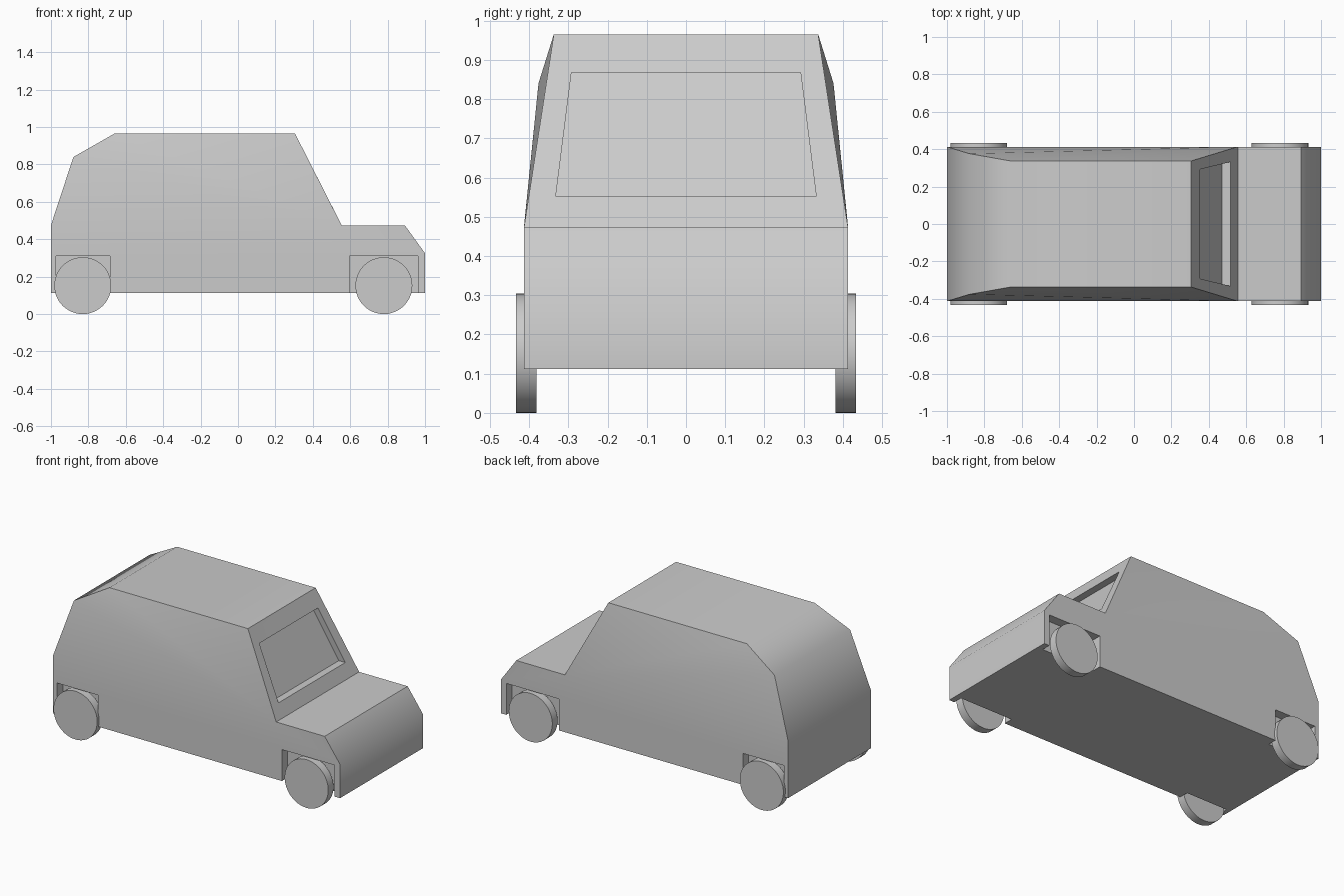
import bpy, bmesh, math
from mathutils import Matrix, Vector

if "Cube" in bpy.data.objects:
    bpy.data.objects.remove(bpy.data.objects["Cube"])


def make_object(name, bm):
    bmesh.ops.recalc_face_normals(bm, faces=bm.faces)
    mesh = bpy.data.meshes.new(name)
    bm.to_mesh(mesh)
    bm.free()
    ob = bpy.data.objects.new(name, mesh)
    bpy.context.collection.objects.link(ob)
    return ob


def activate(ob):
    bpy.ops.object.select_all(action='DESELECT')
    ob.select_set(True)
    bpy.context.view_layer.objects.active = ob


# Body shell: side profile as (x, z, half width)
profile = [(-1, .112, .413), (-1, .475, .413), (-.88, .84, .376),
           (-.66, .965, .337), (.305, .965, .337), (.555, .473, .413),
           (.893, .473, .413), (1, .325, .413), (1, .112, .413)]
bm = bmesh.new()
left = [bm.verts.new((x, -w, z)) for x, z, w in profile]
right = [bm.verts.new((x, w, z)) for x, z, w in profile]
n = len(profile)
WINDSCREEN = 4
for i in range(n):
    if i != WINDSCREEN:
        j = (i + 1) % n
        bm.faces.new((left[i], left[j], right[j], right[i]))
for s in (left, right):
    bm.faces.new((s[0], s[1], s[5], s[6], s[7], s[8]))
    for a, b in ((1, 2), (2, 3), (3, 4)):
        bm.faces.new((s[a], s[b], s[5]))

# Windscreen frame with the pane set straight back
frame = [left[4], right[4], right[5], left[5]]
rim_co = [(.353, -.292, .868), (.353, .292, .868),
          (.515, .332, .552), (.515, -.332, .552)]
rim = [bm.verts.new(c) for c in rim_co]
pane = [bm.verts.new(Vector(c) - Vector((.045, 0, 0))) for c in rim_co]
for outer, inner in ((frame, rim), (rim, pane)):
    for i in range(4):
        j = (i + 1) % 4
        bm.faces.new((outer[i], outer[j], inner[j], inner[i]))
bm.faces.new(pane)
body = make_object("car_body", bm)

# Wheel arches cut into the sides
bm = bmesh.new()
for x0, x1 in ((-.972, -.685), (.595, .963)):
    for side in (-1, 1):
        m = (Matrix.Translation(((x0 + x1) / 2, side * .43, .18))
             @ Matrix.Diagonal((x1 - x0, .15, .26, 1)))
        bmesh.ops.create_cube(bm, size=1, matrix=m)
cutter = make_object("arch_cutter", bm)
cutter.hide_render = True
activate(body)
mod = body.modifiers.new("arches", 'BOOLEAN')
mod.operation = 'DIFFERENCE'
mod.solver = 'EXACT'
mod.object = cutter
bpy.ops.object.modifier_apply(modifier=mod.name)
bpy.data.objects.remove(cutter)
bpy.ops.object.shade_smooth_by_angle(angle=math.radians(46))

# Wheels
for end, x in (("rear", -.83), ("front", .78)):
    for side, y in (("left", -.407), ("right", .407)):
        bpy.ops.mesh.primitive_cylinder_add(
            vertices=48, radius=.152, depth=.052,
            location=(x, y, .152), rotation=(math.pi / 2, 0, 0))
        bpy.context.object.name = f"{end}_{side}_wheel"
        bpy.ops.object.shade_smooth_by_angle(angle=math.radians(40))
